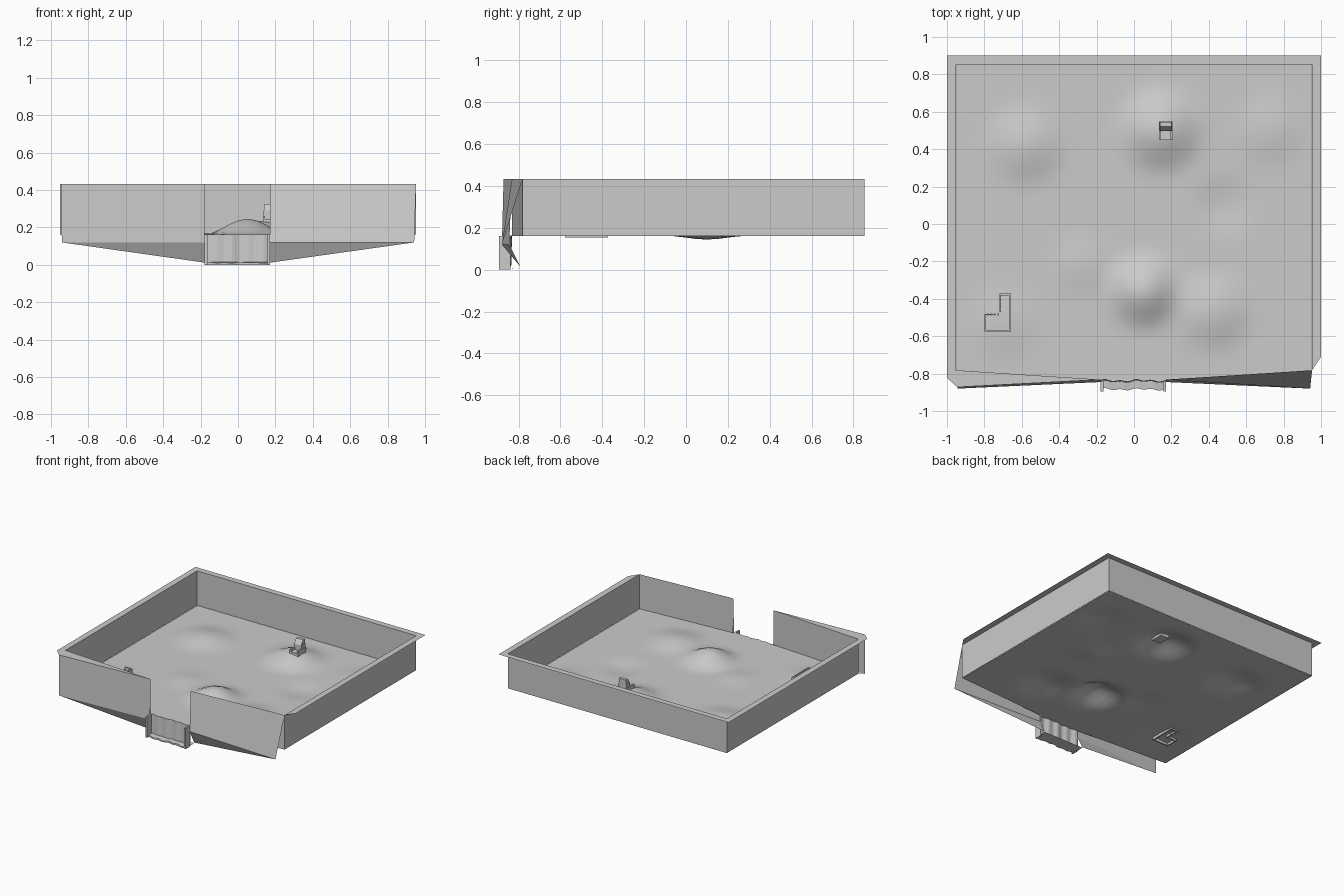
import bpy, bmesh, math
from mathutils import Vector

if "Cube" in bpy.data.objects:
    bpy.data.objects.remove(bpy.data.objects["Cube"])

def mesh(name, verts, faces, smooth=False):
    me = bpy.data.meshes.new(name)
    me.from_pydata(verts, [], faces)
    me.update()
    for p in me.polygons:
        p.use_smooth = smooth
    ob = bpy.data.objects.new(name, me)
    bpy.context.collection.objects.link(ob)
    return ob

def boxes(name, specs):
    """Join boxes given as (x0, x1, y0, y1, z0, z1) into one object."""
    bm = bmesh.new()
    for x0, x1, y0, y1, z0, z1 in specs:
        r = bmesh.ops.create_cube(bm, size=1)
        for v in r['verts']:
            v.co = Vector(((x0 + x1) / 2 + v.co.x * (x1 - x0),
                           (y0 + y1) / 2 + v.co.y * (y1 - y0),
                           (z0 + z1) / 2 + v.co.z * (z1 - z0)))
    me = bpy.data.meshes.new(name)
    bm.to_mesh(me)
    bm.free()
    ob = bpy.data.objects.new(name, me)
    bpy.context.collection.objects.link(ob)
    return ob

TOP, FLOOR = 0.433, 0.162
GL, GR, GY = -0.178, 0.172, -0.832      # gap in the front wall

# Terrain: gentle hills and one shallow dip (x, y, radius, height)
hills = [(0.14, 0.50, 0.27, 0.075), (0.05, -0.36, 0.24, 0.085), (-0.58, 0.42, 0.26, 0.04),
         (0.42, -0.47, 0.26, 0.04), (-0.70, -0.53, 0.24, 0.015), (0.72, 0.50, 0.24, 0.02),
         (-0.28, -0.22, 0.2, 0.015), (0.48, 0.10, 0.2, -0.018)]

def ground(x, y):
    z = FLOOR
    for hx, hy, r, h in hills:
        d = math.hypot(x - hx, y - hy) / r
        if d < 1:
            z += h * 0.5 * (1 + math.cos(math.pi * d))
    return z

NX, NY = 38, 33
verts, faces = [], []
for j in range(NY + 1):
    for i in range(NX + 1):
        x = -0.95 + 1.9 * i / NX
        # front edge bows out towards the gate
        front = -0.782 - 0.05 * min(1, (0.95 - abs(x)) / 0.77)
        y = front + (0.852 - front) * j / NY
        verts.append((x, y, ground(x, y)))
for j in range(NY):
    for i in range(NX):
        a = j * (NX + 1) + i
        faces.append((a, a + 1, a + NX + 2, a + NX + 1))
mesh("terrain", verts, faces, True)

# Enclosing wall, open at the gate
path = [(GL, GY), (-0.952, -0.782), (-0.952, 0.853), (0.952, 0.853), (0.952, -0.782), (GR, GY)]
n = len(path)
mesh("enclosing_wall", [(x, y, TOP) for x, y in path] + [(x, y, FLOOR) for x, y in path],
     [(i, i + 1, n + i + 1, n + i) for i in range(n - 1)])

# Flat rim flange around the top
mesh("wall_rim",
     [(GL, GY, TOP), (-0.952, -0.782, TOP), (-0.952, 0.853, TOP), (0.952, 0.853, TOP),
      (0.952, -0.782, TOP), (-0.945, -0.872, TOP), (-1, -0.822, TOP), (-1, 0.9, TOP),
      (1, 0.9, TOP), (1, -0.71, TOP)],
     [(0, 5, 6, 1), (1, 6, 7, 2), (2, 7, 8, 3), (3, 8, 9, 4)])

# Outer front panels with a sloping underside triangle
def front_panel(name, gx, top_corner, bottom_x):
    mesh(name, [(gx, GY, TOP), top_corner, (bottom_x, -0.88, 0.12), (gx, -0.845, 0.12),
                (gx, -0.79, 0.012)],
         [(0, 1, 2, 3), (3, 2, 4)])
front_panel("front_panel_left", GL, (-0.945, -0.872, TOP), -0.942)
front_panel("front_panel_right", GR, (0.952, -0.782, TOP), 0.942)

# Wavy cliff below the gate, with its ledge
N = 24
rows = []
for i in range(N + 1):
    x = GL + (GR - GL) * i / N
    w = 0.004 * math.sin(i * 1.1) + 0.003 * math.sin(i * 0.47 + 1)
    rows.append([(x, GY, ground(x, GY)), (x, -0.838 + w, 0.163), (x, -0.842 + w, 0.015),
                 (x, -0.884 + w, 0.012 + w * 0.5), (x, -0.884 + w, 0.0), (x, -0.79, 0.008)])
m = len(rows[0])
mesh("gate_cliff", [p for r in rows for p in r],
     [(i * m + k, (i + 1) * m + k, (i + 1) * m + k + 1, i * m + k + 1)
      for i in range(N) for k in range(m - 1)])
boxes("gate_posts", [(GL, GL + 0.014, -0.895, -0.84, 0, 0.162),
                     (GR - 0.014, GR, -0.895, -0.84, 0, 0.162)])

# Small hut on the hill
boxes("hill_hut", [(0.133, 0.208, 0.45, 0.548, 0.205, 0.245),
                   (0.133, 0.145, 0.45, 0.548, 0.245, 0.262),
                   (0.196, 0.208, 0.45, 0.548, 0.245, 0.262),
                   (0.137, 0.204, 0.498, 0.545, 0.245, 0.29)])
prof = [(0.498, 0.29), (0.545, 0.29), (0.545, 0.325), (0.522, 0.325)]
mesh("hut_roof", [(x, y, z) for x in (0.14, 0.20) for y, z in prof],
     [(0, 1, 2, 3), (7, 6, 5, 4)] + [(i, i + 4, (i + 1) % 4 + 4, (i + 1) % 4) for i in range(4)])

# L-shaped ruin: solid outer walls, stakes along the inner corner
t, z0, z1 = 0.01, 0.155, 0.212
specs = [(-0.80, -0.657, -0.578, -0.578 + t, z0, z1), (-0.657 - t, -0.657, -0.578, -0.372, z0, z1),
         (-0.80, -0.80 + t, -0.578, -0.48, z0, z1), (-0.718, -0.657, -0.372 - t, -0.372, z0, z1),
         (-0.80, -0.718, -0.486, -0.48, z0, 0.182), (-0.718, -0.712, -0.486, -0.372, z0, 0.182)]
for i in range(4):
    x = -0.785 + 0.018 * i
    specs.append((x, x + 0.008, -0.488, -0.478, z0, 0.198))
for i in range(5):
    y = -0.47 + 0.02 * i
    specs.append((-0.72, -0.71, y, y + 0.008, z0, 0.198))
boxes("corner_ruin", specs)
